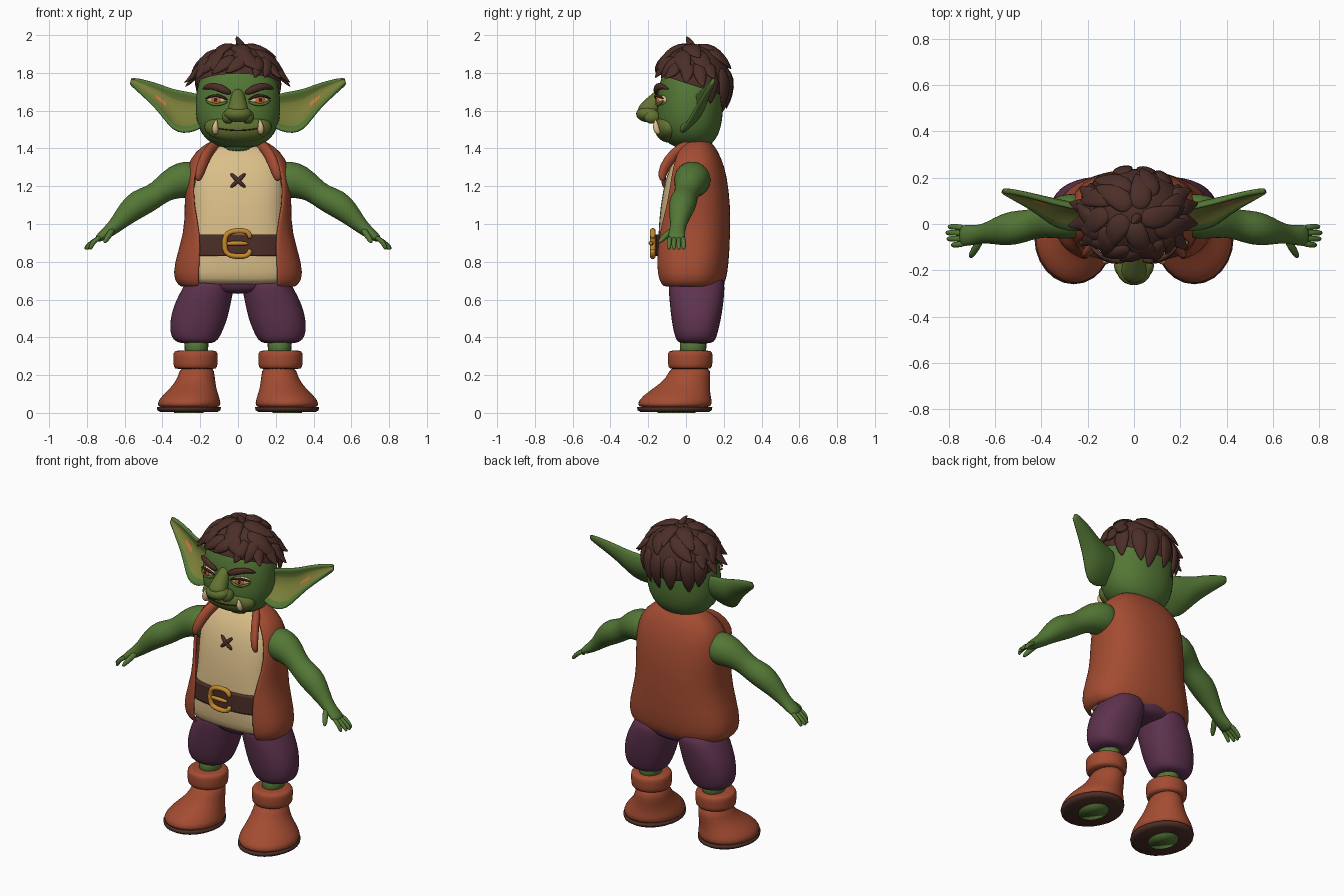
import bpy, bmesh, math, random
from mathutils import Vector, Matrix

random.seed(4)
cube = bpy.data.objects.get("Cube")
if cube:
    bpy.data.objects.remove(cube)


def colour(name, r, g, b):
    m = bpy.data.materials.new(name)
    m.use_nodes = True
    m.diffuse_color = (r, g, b, 1)
    bsdf = m.node_tree.nodes["Principled BSDF"]
    bsdf.inputs["Base Color"].default_value = (r, g, b, 1)
    bsdf.inputs["Roughness"].default_value = 0.8
    return m


GREEN = colour("green skin", .088, .185, .036)
MOSS = colour("moss skin", .125, .172, .031)
OLIVE = colour("olive inner ear", .19, .205, .04)
RUST = colour("rust leather", .37, .072, .031)
CREAM = colour("cream cloth", .71, .52, .25)
BROWN = colour("dark brown", .073, .028, .021)
GOLD = colour("gold", .56, .25, .025)
PURPLE = colour("purple cloth", .112, .032, .076)
ORANGE = colour("orange iris", .6, .17, .04)
DARK = colour("near black", .03, .016, .012)


def make(name, bm, mats, sub=1, fix=True):
    if fix:
        bmesh.ops.recalc_face_normals(bm, faces=bm.faces[:])
    for f in bm.faces:
        f.smooth = True
    me = bpy.data.meshes.new(name)
    bm.to_mesh(me)
    bm.free()
    for m in mats if isinstance(mats, list) else [mats]:
        me.materials.append(m)
    ob = bpy.data.objects.new(name, me)
    bpy.context.collection.objects.link(ob)
    if sub:
        s = ob.modifiers.new("smooth", 'SUBSURF')
        s.levels = s.render_levels = sub
    return ob


def mirror(ob):
    other = ob.copy()
    other.name = ob.name.replace("left", "right")
    other.data = ob.data.copy()
    other.data.transform(Matrix.Scale(-1, 4, (1, 0, 0)))
    other.data.flip_normals()
    bpy.context.collection.objects.link(other)


def skin(rings, closed=True):
    bm = bmesh.new()
    vs = [[bm.verts.new(p) for p in r] for r in rings]
    n = len(vs[0])
    for a, b in zip(vs, vs[1:]):
        for i in range(n if closed else n - 1):
            j = (i + 1) % n
            bm.faces.new((a[i], a[j], b[j], b[i]))
    if closed:
        bm.faces.new(vs[0])
        bm.faces.new(vs[-1])
    return bm


def spow(v, p):
    return math.copysign(abs(v) ** p, v)


def ring_point(a, ring, front, back):
    """Point of a level ring, boxier where the power is lower."""
    z, cx, cy, rx, ry = ring
    p = front if math.cos(a) > 0 else back
    return cx + rx * spow(math.sin(a), p), cy - ry * spow(math.cos(a), p), z


def levels(name, rings, mat, front=1.0, back=1.0, n=24, sub=1):
    """Stack of level rings: z, centre x, centre y, radius x, radius y."""
    return make(name, skin([[ring_point(math.tau * i / n, r, front, back) for i in range(n)]
                            for r in rings]), mat, sub)


def sweep(name, path, mat, ref=(0, 1, 0), n=10, sub=1):
    """Tube along a path of x, y, z, radius, radius towards ref."""
    pts = [Vector(p[:3]) for p in path]
    rings = []
    for i, p in enumerate(path):
        t = (pts[min(i + 1, len(pts) - 1)] - pts[max(i - 1, 0)]).normalized()
        u = Vector(ref).cross(t).normalized()
        v = t.cross(u)
        rings.append([pts[i] + u * p[3] * math.cos(a) + v * p[-1] * math.sin(a)
                      for a in (math.tau * k / n for k in range(n))])
    return make(name, skin(rings), mat, sub)


def ball(name, c, r, mat, turn=0):
    bm = bmesh.new()
    bmesh.ops.create_uvsphere(bm, u_segments=24, v_segments=14, radius=1)
    bm.transform(Matrix.Translation(c) @ Matrix.Rotation(turn, 4, 'Z') @ Matrix.Diagonal((*r, 1)))
    return make(name, bm, mat, 0)


# Torso table: z, half width, front y, back y, half gap of the open vest
TORSO = [(.675, .285, -.13, .175, .2), (.705, .325, -.15, .195, .205), (.78, .325, -.162, .208, .2),
         (.95, .268, -.162, .217, .19), (1.1, .265, -.15, .217, .23), (1.25, .265, -.122, .2, .23),
         (1.34, .24, -.08, .172, .195), (1.4, .18, -.035, .14, .135), (1.43, .12, 0, .11, .09)]


def torso_ring(inset, z, w, f, b):
    return z, 0, (f + b) / 2, w - inset, (b - f) / 2 - inset


levels("shirt", [torso_ring(.014, *t[:4]) for t in TORSO], CREAM, .7, .85, 32)
levels("belt", [torso_ring(.002, z, .285, -.164, .212) for z in (.83, .84, .935, .945)],
       BROWN, .7, .85, 32, 0)

# Vest, open at the front
rings = []
for z, w, f, b, gap in TORSO:
    start = math.asin((gap / w) ** (1 / .7))
    rings.append([ring_point(start + (math.tau - 2 * start) * i / 32, torso_ring(0, z, w, f, b), .7, .85)
                  for i in range(33)])
vest = make("vest", skin(rings, False), RUST, 0)
shell = vest.modifiers.new("thickness", 'SOLIDIFY')
shell.thickness, shell.offset = .018, 1
vest.modifiers.new("smooth", 'SUBSURF').levels = 1
mirror(sweep("left_lapel", [(.215, -.125, 1.225, .012), (.205, -.13, 1.26, .03, .022),
                            (.185, -.1, 1.33, .035, .025), (.15, -.035, 1.4, .033, .025),
                            (.1, .055, 1.432, .03, .025), (0, .1, 1.432, .03, .025)], RUST, (1, 1, 0)))

# Stitch and buckle
for s in (-1, 1):
    sweep("chest_stitch", [(-.042 * s, -.113, 1.19, .009), (0, -.123, 1.23, .014),
                           (.042 * s, -.109, 1.27, .009)], BROWN)
frame = [(.065, .92), (.06, .955), (.03, .966), (-.04, .963), (-.068, .94), (-.073, .895),
         (-.068, .85), (-.04, .83), (.03, .827), (.06, .838), (.065, .87)]
sweep("buckle_frame", [(x, -.176, z, .016) for x, z in frame], GOLD)
sweep("buckle_prong", [(-.07, -.178, .895, .012), (0, -.188, .9, .014), (.06, -.183, .895, .01)], GOLD, (0, 0, 1))

# Arms and hands
mirror(sweep("left_arm", [(.2, .04, 1.24, .085), (.265, .035, 1.238, .103), (.335, .025, 1.222, .092),
                          (.4, .008, 1.182, .067), (.45, -.004, 1.142, .066), (.52, -.017, 1.113, .077),
                          (.58, -.03, 1.065, .065), (.64, -.04, 1.0, .042), (.685, -.047, .96, .034, .042),
                          (.73, -.05, .93, .025, .048), (.75, -.05, .915, .015, .042)], GREEN, n=16))
for i in range(4):
    y = -.012 - .026 * i
    reach = (.8, .81, .805, .785)[i]
    mirror(sweep("left_finger", [(.72, y * .8 - .01, .935, .014), (.765, y, .91, .014),
                                 (reach - .005, y, .875, .013), (reach, y, .865, .006)], GREEN, n=8))
mirror(sweep("left_thumb", [(.66, -.06, .975, .02), (.68, -.1, .945, .018), (.7, -.132, .915, .016),
                            (.708, -.145, .9, .006)], GREEN, (1, 0, 0), 8))

# Trousers, legs and boots
levels("trouser_seat", [(.63, 0, .05, .13, .11), (.655, 0, .055, .2, .145), (.7, 0, .055, .24, .155),
                        (.78, 0, .055, .24, .15)], PURPLE)
mirror(levels("left_trouser_leg", [(.365, .22, .052, .085, .085), (.385, .225, .052, .12, .105),
                                   (.43, .222, .052, .14, .118), (.5, .207, .054, .153, .133),
                                   (.58, .187, .056, .15, .143), (.66, .158, .056, .137, .15),
                                   (.74, .135, .056, .115, .148)], PURPLE, .9, .85))
mirror(levels("left_shin", [(.28, .22, .035, .06, .07), (.42, .22, .04, .065, .07)], GREEN, sub=0))
mirror(levels("left_boot", [(.02, .26, -.06, .163, .19), (.05, .26, -.06, .172, .202),
                            (.09, .253, -.05, .152, .182), (.135, .235, -.02, .12, .147),
                            (.185, .22, .015, .098, .115), (.26, .216, .025, .088, .105)], RUST))
mirror(levels("left_boot_cuff", [(.23, .225, .022, .105, .105), (.24, .225, .022, .117, .117),
                                 (.28, .225, .022, .118, .12), (.32, .225, .022, .119, .12),
                                 (.333, .225, .022, .108, .108)], RUST))
mirror(levels("left_sole", [(.004, .26, -.06, .15, .18), (.014, .26, -.06, .167, .196),
                            (.032, .26, -.06, .17, .2)], BROWN, sub=0))
mirror(levels("left_sole_patch", [(0, .26, -.05, .078, .1), (.006, .26, -.05, .078, .1)], GREEN, sub=0))

# Neck and head
levels("neck", [(1.36, 0, .03, .1, .09), (1.5, 0, .03, .1, .09)], GREEN)
HEAD = [(1.4, .07, -.03, .1), (1.42, .135, -.09, .135), (1.47, .195, -.14, .175), (1.55, .225, -.16, .195),
        (1.65, .228, -.153, .2), (1.75, .215, -.143, .2), (1.84, .17, -.11, .18), (1.9, .08, -.03, .1)]
levels("head", [(z, 0, (f + b) / 2, w, (b - f) / 2) for z, w, f, b in HEAD], GREEN, .92, .92)
ball("muzzle", (0, -.09, 1.513), (.178, .077, .082), MOSS)
sweep("mouth_line", [(x, -.091 - .077 * math.sqrt(1 - (x / .178) ** 2), 1.495 + x * x, .004)
                     for x in (i * .022 for i in range(-6, 7))], DARK, (0, 0, 1), 6)
ball("nose_tip", (0, -.2, 1.583), (.074, .064, .044), MOSS)
sweep("nose_bridge", [(0, -.115, 1.71, .028), (0, -.14, 1.675, .038), (0, -.175, 1.635, .048),
                      (0, -.2, 1.6, .06), (0, -.205, 1.575, .06)], MOSS, (1, 0, 0), 14)
mirror(ball("left_nostril", (.052, -.18, 1.567), (.034, .045, .036), MOSS))
mirror(sweep("left_tusk", [(.118, -.14, 1.475, .012), (.122, -.156, 1.495, .02),
                           (.12, -.161, 1.525, .016), (.114, -.161, 1.555, .003)], CREAM))

# Eyes and brows
TURN = math.radians(20)
mirror(ball("left_eye", (.112, -.126, 1.656), (.056, .03, .026), CREAM, TURN))
mirror(ball("left_iris", (.117, -.15, 1.657), (.027, .009, .023), ORANGE, TURN))
mirror(ball("left_pupil", (.119, -.157, 1.658), (.009, .005, .01), DARK, TURN))
mirror(sweep("left_upper_lid", [(.052, -.15, 1.655, .005), (.085, -.165, 1.676, .009),
                                (.13, -.156, 1.684, .009), (.175, -.117, 1.662, .005)], DARK))
mirror(sweep("left_lower_lid", [(.052, -.15, 1.65, .006), (.09, -.158, 1.632, .009),
                                (.135, -.147, 1.63, .009), (.175, -.117, 1.655, .006)], MOSS))
mirror(sweep("left_brow", [(.035, -.155, 1.69, .01), (.07, -.162, 1.708, .022, .015),
                           (.12, -.152, 1.73, .022, .015), (.165, -.12, 1.73, .016, .012),
                           (.19, -.09, 1.712, .004)], BROWN))

# Ears: x, low edge, high edge; dished sheet, olive in front, green rim and back, one spot
EAR = [(.18, 1.53, 1.67), (.23, 1.5, 1.69), (.29, 1.488, 1.7), (.34, 1.505, 1.71), (.38, 1.56, 1.722),
       (.43, 1.625, 1.74), (.5, 1.69, 1.76), (.55, 1.738, 1.768), (.568, 1.755, 1.765)]
rings = []
for x, lo, hi in EAR:
    row = []
    for k in range(9):
        v = k / 8
        z = lo + (hi - lo) * v
        dish = .25 * (hi - lo) * (1 - (2 * v - 1) ** 2)
        row.append((x, -.043 + .48 * (z - 1.5) + .13 * (x - .2) + dish, z))
    rings.append(row)
bm = skin(rings, False)
bm.normal_update()
if sum(f.normal.y for f in bm.faces) > 0:
    bmesh.ops.reverse_faces(bm, faces=bm.faces[:])
for i, f in enumerate(bm.faces):
    f.material_index = (0, 2, 2, 2, 2, 2, 1, 0)[i % 8]
    if .38 < f.calc_center_median().x < .43 and i % 8 == 3:
        f.material_index = 3
ear = make("left_ear", bm, [GREEN, MOSS, OLIVE, ORANGE], 0, False)
shell = ear.modifiers.new("thickness", 'SOLIDIFY')
shell.thickness, shell.offset = .022, -1
shell.material_offset = shell.material_offset_rim = -3
ear.modifiers.new("smooth", 'SUBSURF').levels = 1
mirror(ear)

# Hair cap cut along a slanted hairline
CENTRE, SIZE = Vector((0, .04, 1.75)), Vector((.228, .198, .2))
bm = bmesh.new()
bmesh.ops.create_uvsphere(bm, u_segments=32, v_segments=20, radius=1)
bm.transform(Matrix.Translation(CENTRE) @ Matrix.Diagonal((*SIZE, 1)))
bmesh.ops.bisect_plane(bm, geom=bm.verts[:] + bm.edges[:] + bm.faces[:], plane_co=(0, -.15, 1.795),
                       plane_no=(0, .33, 1), clear_inner=True)
make("hair_cap", bm, BROWN, 0)


def on_cap(az, el, grow):
    a, e = math.radians(az), math.radians(el)
    d = Vector((math.sin(a) * math.cos(e), -math.cos(a) * math.cos(e), math.sin(e)))
    return CENTRE + d * SIZE * grow, d


def lock(az, top, end, drift, wide, lift):
    path = []
    for t, w, g in ((0, .5, .95), (.3, 1, 1.02), (.7, .8, 1.05), (1, .06, lift)):
        p, d = on_cap(az + drift * t, top + (end - top) * t, g)
        path.append((*p, wide * w, .024 * w))
    sweep("hair_lock", path, BROWN, on_cap(az + drift / 2, (top + end) / 2, 1)[1], 8)


# Crown locks: count, start height, end height
for count, top, end in ((5, 84, 36), (8, 62, 14)):
    for i in range(count):
        lock(360 * i / count + random.uniform(-10, 10), top, end + random.uniform(-6, 6),
             random.uniform(15, 40), .06, random.uniform(1.06, 1.14))
# Fringe swept sideways
for i in range(7):
    lock(-75 + 23 * i, 45, 8 + random.uniform(-5, 6), random.uniform(-35, -15), .045,
         random.uniform(1.06, 1.14))
# Spiky locks standing out at the temples
for s in (-1, 1):
    for i in range(4):
        lock(s * (62 + 18 * i), 32, 4 - 5 * (i % 3), s * random.uniform(-15, 5), .045,
             random.uniform(1.2, 1.3))
# Long separate locks at the nape
for i in range(6):
    az = 118 + 25 * i
    back = max(0, -math.cos(math.radians(az)))
    lock(az, 25, -14 - 29 * back + random.uniform(-5, 5), random.uniform(-6, 6), .055,
         random.uniform(1.12, 1.2))
sweep("hair_tuft", [(.02, .03, 1.93, .03), (.005, .02, 1.965, .02), (-.01, 0, 1.995, .003)], BROWN)
